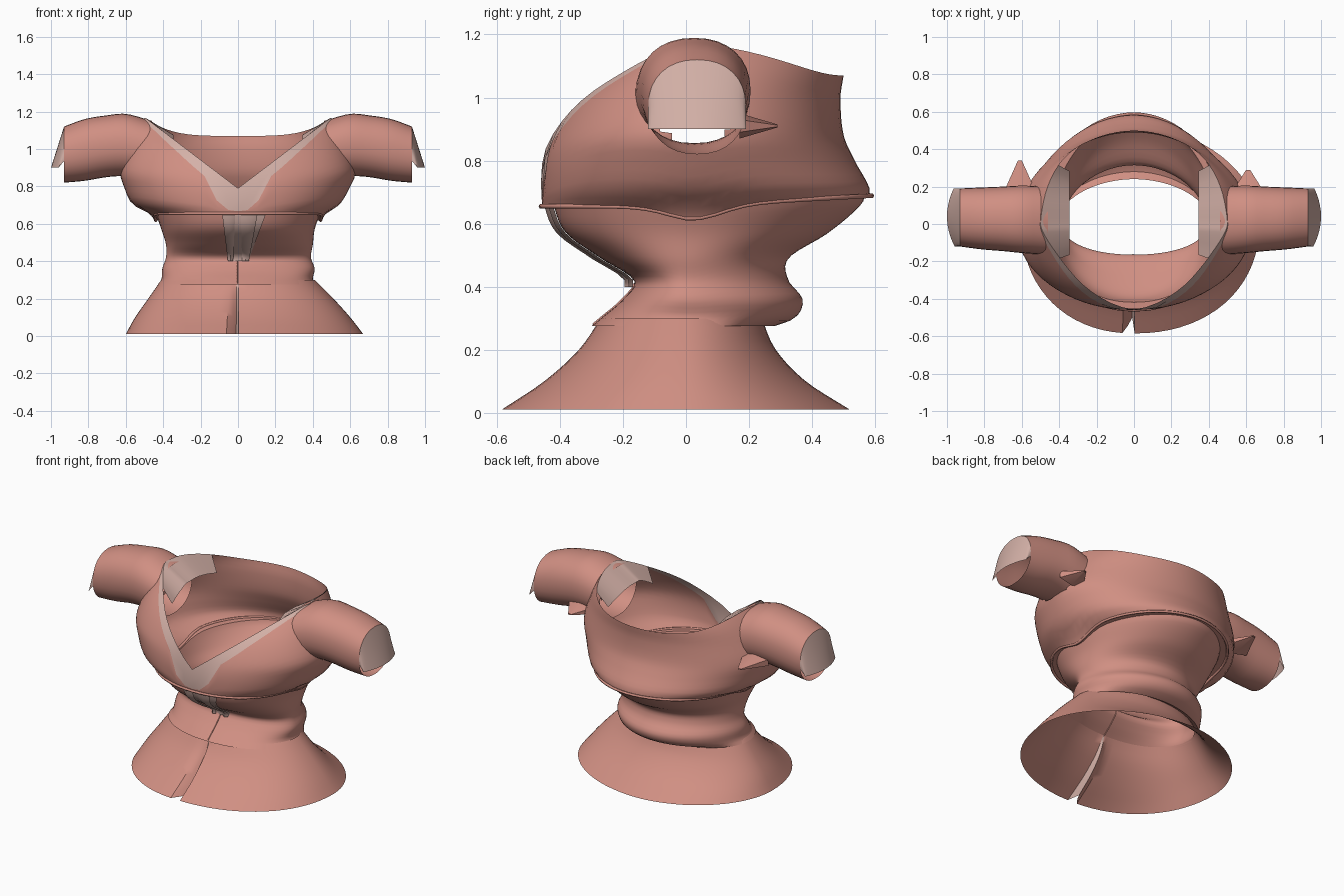
import bpy, bmesh, math
from mathutils import Vector, Matrix

cube = bpy.data.objects.get("Cube")
if cube:
    bpy.data.objects.remove(cube, do_unlink=True)


def material(name, rgb):
    m = bpy.data.materials.new(name)
    m.use_nodes = True
    m.diffuse_color = (*rgb, 1)
    m.node_tree.nodes["Principled BSDF"].inputs["Base Color"].default_value = (*rgb, 1)
    return m


PINK = material("rose cloth", (0.63, 0.275, 0.225))
PALE = material("pale trim", (0.66, 0.44, 0.39))
COLS = 72


def finish(name, bm, angle=50):
    mesh = bpy.data.meshes.new(name)
    bm.normal_update()
    bm.to_mesh(mesh)
    bm.free()
    ob = bpy.data.objects.new(name, mesh)
    bpy.context.collection.objects.link(ob)
    mesh.materials.append(PINK)
    mesh.materials.append(PALE)
    bpy.ops.object.select_all(action="DESELECT")
    ob.select_set(True)
    bpy.context.view_layer.objects.active = ob
    bpy.ops.object.shade_smooth_by_angle(angle=math.radians(angle))


def grid(name, rows, closed=True, pale=None, skip=None, angle=50):
    """Skin a list of point rows; pale and skip are rules on (row, column, centre)."""
    bm = bmesh.new()
    vs = [[bm.verts.new(p) for p in row] for row in rows]
    n = len(rows[0])
    for r in range(len(rows) - 1):
        for c in range(n if closed else n - 1):
            d = (c + 1) % n
            quad = (vs[r][c], vs[r][d], vs[r + 1][d], vs[r + 1][c])
            centre = sum((v.co for v in quad), Vector()) / 4
            if skip and skip(centre):
                continue
            f = bm.faces.new(quad)
            f.material_index = int(bool(pale and pale(r, c, centre)))
    finish(name, bm, angle)


def sample(keys, z):
    """Smoothly interpolate key tuples by their first value."""
    z = min(max(z, keys[0][0]), keys[-1][0])
    i = max(k for k in range(len(keys) - 1) if keys[k][0] <= z)
    a, b = keys[i], keys[i + 1]
    p, q = keys[max(i - 1, 0)], keys[min(i + 2, len(keys) - 1)]
    h = b[0] - a[0]
    t = (z - a[0]) / h
    out = []
    for k in range(1, len(a)):
        m0 = (b[k] - p[k]) / (b[0] - p[0]) * h
        m1 = (q[k] - a[k]) / (q[0] - a[0]) * h
        out.append((2*t**3 - 3*t*t + 1) * a[k] + (t**3 - 2*t*t + t) * m0
                   + (3*t*t - 2*t**3) * b[k] + (t**3 - t*t) * m1)
    return out


def power(v, e):
    return math.copysign(abs(v) ** e, v)


def ring_point(keys, z, ang):
    """Point on an oval; keys hold height, right, left, front and back reach."""
    right, left, front, back = sample(keys, z)
    s, c = math.sin(ang), -math.cos(ang)
    e = 1.04 if c > 0 else 0.93
    return Vector((power(s, e) * (left if s > 0 else right),
                   power(c, e) * (back if c > 0 else front), z))


ANGLES = [2 * math.pi * c / COLS for c in range(COLS)]

# Flared skirt with a tucked front slit
SKIRT = [(0.01, .60, .67, .585, .52), (0.1, .55, .60, .45, .38), (0.2, .48, .51, .34, .285),
         (0.30, .41, .41, .27, .24)]
TUCK = {-0.04: 0.045, -0.012: 0.085}
rows = []
for r in range(13):
    row = []
    for ang in [0.004] + ANGLES[1:] + list(TUCK):
        p = ring_point(SKIRT, 0.30 - 0.29 * r / 12, ang)
        p.y += TUCK.get(ang, 0) * r / 12
        row.append(p)
    rows.append(row)
grid("skirt", rows, pale=lambda r, c, p: c == COLS + 1, angle=35)

# Waistband and fitted midriff, closed up to the bust seam
WAIST = [(0.275, .43, .42, .30, .28), (0.30, .41, .40, .27, .345), (0.36, .405, .41, .20, .37),
         (0.42, .385, .39, .165, .325), (0.49, .385, .40, .27, .325), (0.57, .41, .41, .38, .45),
         (0.66, .44, .44, .42, .555), (0.70, .45, .45, .42, .57)]
BUST = [(0.58, .43, .43, .44, .53), (0.655, .47, .47, .455, .56), (0.70, .56, .54, .46, .585),
        (0.8, .61, .60, .455, .535), (0.88, .63, .63, .43, .50), (1.0, .59, .59, .355, .49),
        (1.1, .54, .54, .24, .50), (1.18, .49, .49, .12, .47)]


def hem(ang):
    y = ring_point(BUST, 0.66, ang).y
    return 0.655 + 0.06 * max(y, 0) - 0.04 * math.exp(-((y - 0.03) / 0.12) ** 2)


rows = [[ring_point(SKIRT, 0.30, a) for a in ANGLES]]
for r in range(25):
    rows.append([ring_point(WAIST, 0.275 + (hem(a) - 0.275) * r / 24, a) for a in ANGLES])
rows.append([ring_point(BUST, hem(a), a) for a in ANGLES])
grid("midriff", rows)


# Bodice with a crossed V neckline in front and a shallow scoop behind
def neck(ang):
    z = 1.0
    for _ in range(25):
        p = ring_point(BUST, z, ang)
        if p.y < 0:
            goal = min(0.79 + 0.76 * abs(p.x), 1.165)
        else:
            goal = 1.07 + 0.095 * min(abs(p.x) / 0.49, 1) ** 4
        z += (goal - z) * 0.6
    return z


def collar_width(x):
    """Height of the pale collar, broad at the crossing and thin at the shoulder."""
    if x < 0.12:
        return 0.165
    if x < 0.17:
        return 0.165 - (x - 0.12) * 1.9
    return max(0.02, 0.07 - (x - 0.17) * 0.18)


rows = [[] for _ in range(19)]
for a in ANGLES:
    low, top = hem(a), neck(a)
    p = ring_point(BUST, top, a)
    band = min(collar_width(abs(p.x)), top - low - 0.012) if p.y < 0 else 0.01
    for r in range(19):
        z = low + (top - band - low) * r / 16 if r < 17 else top - band * (18 - r) / 2
        rows[r].append(ring_point(BUST, z, a))
rim = rows[-1]


def armhole(p):
    return abs(p.x) > 0.42 and ((p.y - 0.025) / 0.15) ** 2 + ((p.z - 1.0) / 0.15) ** 2 < 1


grid("bodice", rows, skip=armhole, pale=lambda r, c, p: r >= 16 and p.y < 0)


def tube(name, pts, radius, mat, cyclic=False):
    cu = bpy.data.curves.new(name, "CURVE")
    cu.dimensions = "3D"
    cu.bevel_depth = radius
    cu.bevel_resolution = 1
    sp = cu.splines.new("POLY")
    sp.points.add(len(pts) - 1)
    for q, p in zip(sp.points, pts):
        q.co = (*p, 1)
    sp.use_cyclic_u = cyclic
    cu.materials.append(mat)
    ob = bpy.data.objects.new(name, cu)
    bpy.context.collection.objects.link(ob)


# Rolled seam under the bust
seam = []
for a in ANGLES:
    p = ring_point(BUST, hem(a), a)
    seam.append((p.x * 0.99, p.y * 1.01, p.z))
tube("bust_seam", seam, 0.008, PINK, True)

# Sleeves, with a pale slanting cuff flap and an underarm pleat
SLEEVE = [(0.46, .84, 1.15, -.165, .20), (0.6, .855, 1.188, -.155, .205), (0.7, .85, 1.18, -.145, .20),
          (0.82, .83, 1.16, -.135, .195), (0.93, .82, 1.12, -.12, .19)]
for side, word in ((1, "left"), (-1, "right")):
    rows = []
    for r in range(13):
        x = 0.46 + 0.47 * r / 12
        z0, z1, y0, y1 = sample(SLEEVE, x)
        row = []
        for c in range(32):
            a = 2 * math.pi * c / 32
            row.append(Vector((side * x,
                               (y0 + y1) / 2 + power(math.sin(a), 0.9) * (y1 - y0) / 2,
                               (z0 + z1) / 2 + power(math.cos(a), 0.9) * (z1 - z0) / 2)))
        rows.append(row)
    grid(word + "_sleeve", rows)

    edge = [rows[-1][c % 32] for c in range(-9, 10)]
    flap = []
    for t in (0, 0.35, 0.7, 1):
        flap.append([p.lerp(Vector((side * (1.0 - 1.6 * (p.y - 0.04) ** 2), p.y, 0.90)), t)
                     for p in edge])
    grid(word + "_cuff_flap", flap, closed=False, pale=lambda r, c, p: True)

    bm = bmesh.new()
    reach = 0.17 if side < 0 else 0.12
    bmesh.ops.create_cone(bm, segments=6, radius1=0.1, radius2=0.012, depth=reach, cap_ends=False)
    bmesh.ops.transform(bm, verts=bm.verts, matrix=Matrix.Translation((side * 0.61, 0.17 + reach / 2, 0.91))
                        @ Matrix.Rotation(-math.pi / 2, 4, "X") @ Matrix.Diagonal((1, 0.4, 1, 1)))
    finish(word + "_underarm_pleat", bm)

    # Pale neck facing folded inside each shoulder
    outer = [p for p in rim if p.x * side > 0.38]
    inner = [Vector((side * 0.345, p.y * 0.9, p.z - 0.09)) for p in outer]
    grid(word + "_neck_facing", [outer, inner], closed=False, pale=lambda r, c, p: True)


# Pale lacing that drops from the bust seam to the waist
def ribbon(name, x0, x1, half, lift):
    rows = []
    for i in range(13):
        t = i / 12
        z = 0.655 - 0.255 * t
        y = -sample(WAIST, z)[2] - lift
        x = x0 + (x1 - x0) * t
        w = half * (1 - 0.6 * t)
        rows.append([(x - w, y + 0.006, z), (x, y - 0.008, z), (x + w, y + 0.006, z)])
    grid(name, rows, closed=False, pale=lambda r, c, p: True)


ribbon("lace_underlay", 0.04, 0.01, 0.11, 0.008)
ribbon("right_lace", -0.05, -0.04, 0.035, 0.022)
ribbon("left_lace", 0.06, 0.04, 0.045, 0.022)

# Centre front closing line on the waistband
line = []
for i in range(9):
    z = 0.28 + 0.13 * i / 8
    line.append((-0.005, -sample(WAIST, z)[2] - 0.001, z))
tube("front_closure", line, 0.004, PINK)
